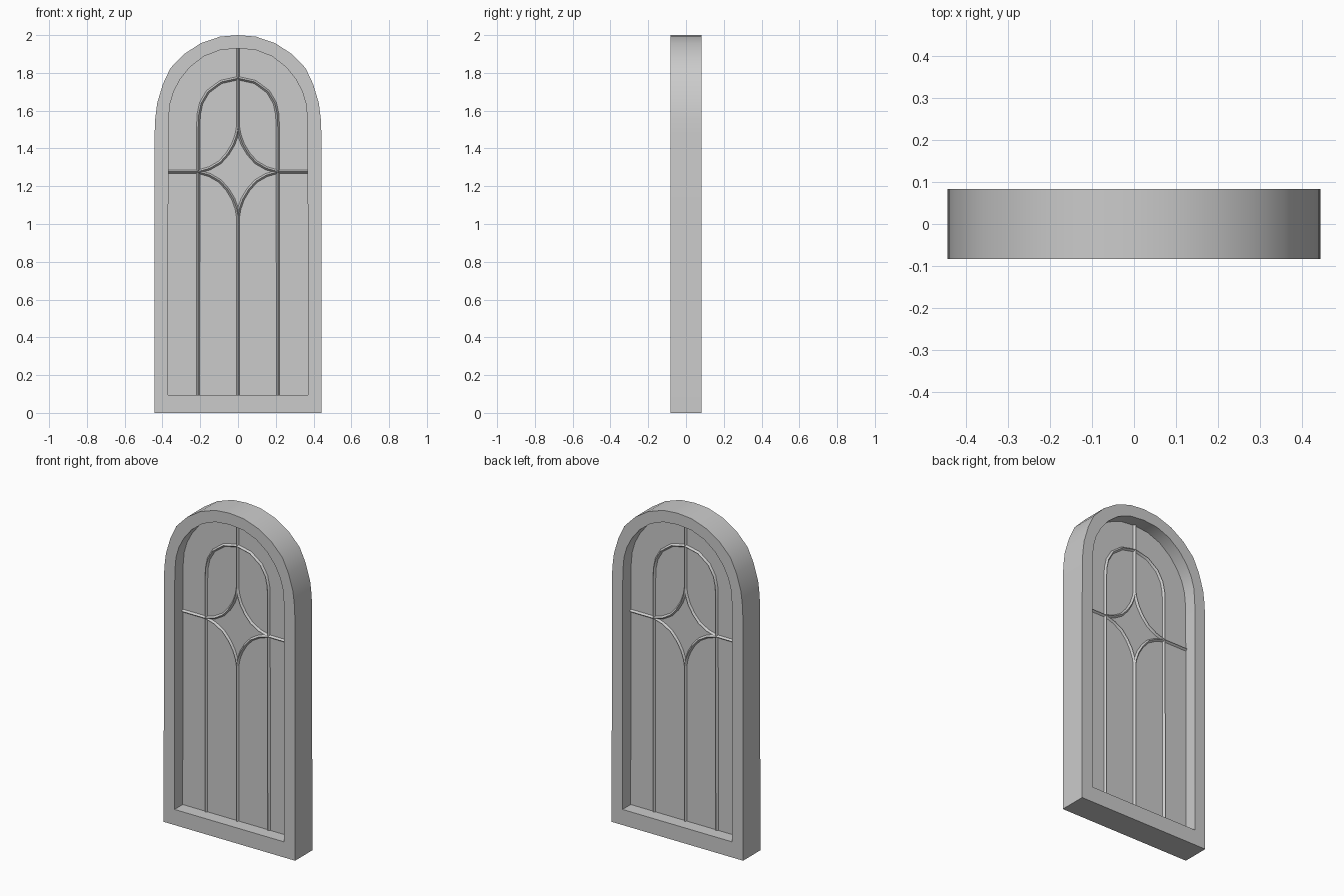
import bpy, bmesh
from mathutils import Vector

if "Cube" in bpy.data.objects:
    bpy.data.objects.remove(bpy.data.objects["Cube"])

DEPTH = 0.083


def mirrored(half):
    """Left half profile (ending on x=0) -> full outline, left to right."""
    return half + [(-x, z) for x, z in reversed(half[:-1])]


def finish(name, bm):
    bmesh.ops.recalc_face_normals(bm, faces=bm.faces)
    me = bpy.data.meshes.new(name)
    bm.to_mesh(me)
    bm.free()
    ob = bpy.data.objects.new(name, me)
    bpy.context.collection.objects.link(ob)
    bpy.context.view_layer.objects.active = ob
    bpy.ops.object.select_all(action='DESELECT')
    ob.select_set(True)
    bpy.ops.object.shade_smooth_by_angle(angle=0.5)
    return ob


outer = mirrored([(-.443, 0), (-.442, 1.47), (-.438, 1.56), (-.428, 1.64), (-.398, 1.74),
                  (-.358, 1.825), (-.285, 1.9), (-.197, 1.957), (-.095, 1.992), (0, 2)])
inner = mirrored([(-.37, .095), (-.369, 1.47), (-.367, 1.56), (-.36, 1.635), (-.341, 1.7),
                  (-.307, 1.765), (-.255, 1.83), (-.182, 1.887), (-.095, 1.921), (0, 1.93)])

# arched frame: four matching rings bridged into a closed rectangular section
bm = bmesh.new()
rings = [[bm.verts.new((x, y, z)) for x, z in pts]
         for pts, y in ((outer, -DEPTH), (outer, DEPTH), (inner, DEPTH), (inner, -DEPTH))]
n = len(outer)
for k in range(4):
    a, b = rings[k], rings[(k + 1) % 4]
    for i in range(n):
        j = (i + 1) % n
        bm.faces.new((a[i], a[j], b[j], b[i]))
finish("arched_frame", bm)

# thin recessed pane in the middle of the frame
bm = bmesh.new()
front = [bm.verts.new((x, -.004, z)) for x, z in inner]
back = [bm.verts.new((x, .004, z)) for x, z in inner]
bm.faces.new(front)
bm.faces.new(back[::-1])
finish("pane", bm)


def bar(name, pts, w=.012, h=.016):
    """Glazing bar with a diamond section, mitred along a path in the xz plane."""
    bm = bmesh.new()
    p = [Vector(q) for q in pts]
    rows = []
    for i, q in enumerate(p):
        d0 = (q - p[max(i - 1, 0)]).normalized() if i else (p[1] - q).normalized()
        d1 = (p[i + 1] - q).normalized() if i < len(p) - 1 else d0
        t = (d0 + d1).normalized()
        s = Vector((-t.y, t.x)) * (w / max(t.dot(d0), .5))
        rows.append([bm.verts.new(c) for c in (
            (q.x + s.x, 0, q.y + s.y), (q.x, -h, q.y),
            (q.x - s.x, 0, q.y - s.y), (q.x, h, q.y))])
    for a, b in zip(rows, rows[1:]):
        for k in range(4):
            bm.faces.new((a[k], a[(k + 1) % 4], b[(k + 1) % 4], b[k]))
    bm.faces.new(rows[0])
    bm.faces.new(rows[-1])
    return finish(name, bm)


# inner arch running down to the sill on both sides
bar("inner_arch_bar", mirrored([(-.212, .095), (-.211, 1.5), (-.208, 1.58), (-.195, 1.64),
                                (-.16, 1.7), (-.09, 1.752), (0, 1.772)]))

# centre uprights below and above the star
bar("lower_centre_bar", [(0, .095), (0, 1.05)])
bar("upper_centre_bar", [(0, 1.49), (0, 1.93)])

# side crossbars and the four concave sides of the star
curve = [(-.212, 0), (-.15, .018), (-.095, .05), (-.055, .095), (-.025, .145), (-.007, .195), (0, .235)]
for side, sx in (("left", 1), ("right", -1)):
    bar(side + "_crossbar", [(-.37 * sx, 1.277), (-.212 * sx, 1.277)])
    for level, sz in (("upper", 1), ("lower", -1)):
        bar(f"star_{level}_{side}", [(x * sx, 1.277 + z * sz) for x, z in curve])
